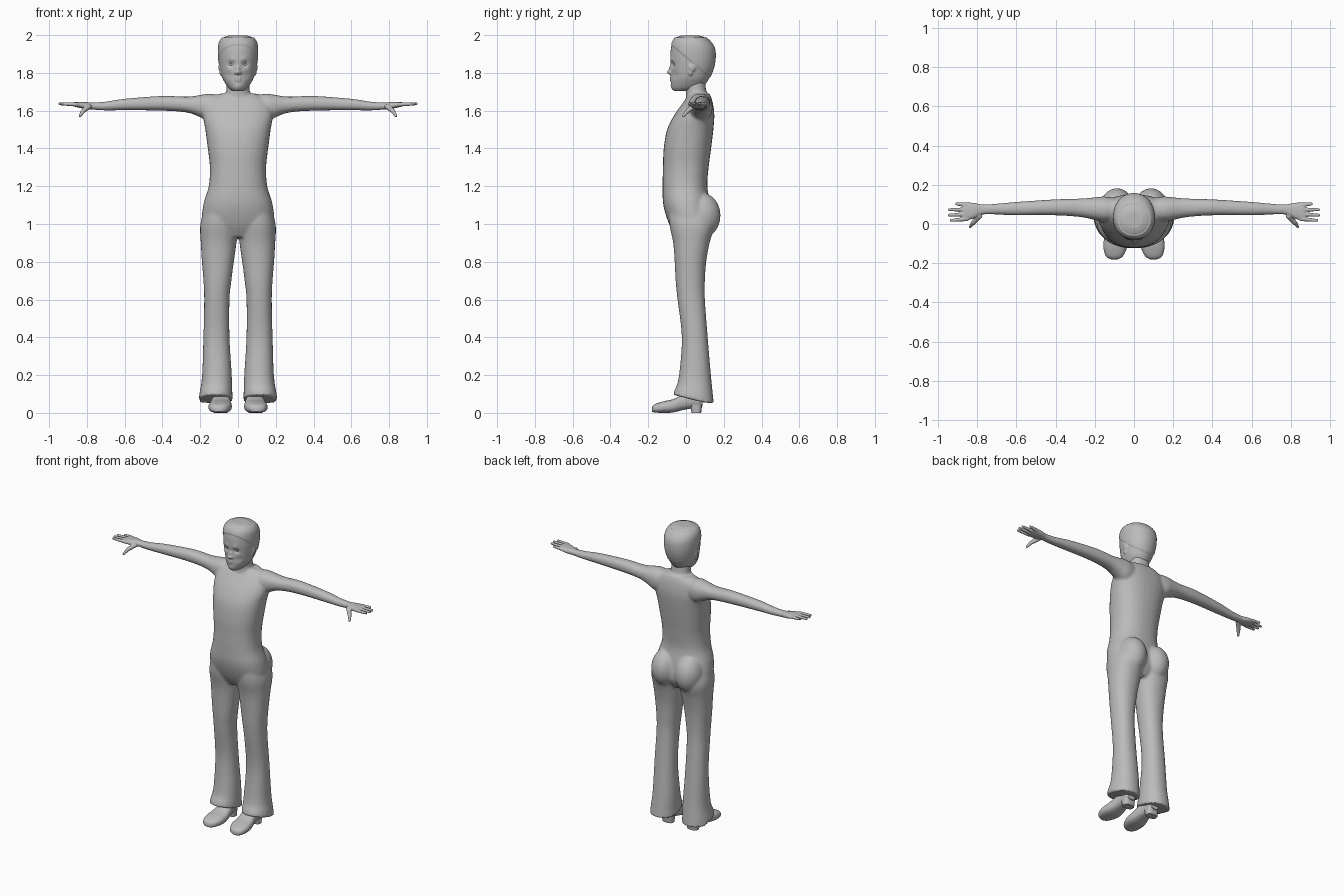
import bpy, bmesh, math
from mathutils import Vector, Matrix

cube = bpy.data.objects.get("Cube")
if cube:
    bpy.data.objects.remove(cube, do_unlink=True)

grey = bpy.data.materials.new("plain_grey")
grey.use_nodes = True
tone = (0.5, 0.5, 0.5, 1)
grey.diffuse_color = tone
grey.node_tree.nodes["Principled BSDF"].inputs["Base Color"].default_value = tone


def spline(a, b, c, d, t):
    """Smooth in-between value of four neighbouring numbers."""
    return b + 0.5 * t * (c - a + t * (2 * a - 5 * b + 4 * c - d + t * (3 * (b - c) + d - a)))


def loft(bm, axis, rows, side=1, power=2.2, sides=32, steps=4):
    """Skin rows of (position, low a, high a, low b, high b) along an axis."""
    last = len(rows) - 1
    dense = []
    for i in range(last):
        near = [rows[max(0, min(last, i + k))] for k in (-1, 0, 1, 2)]
        for s in range(steps):
            dense.append([spline(*col, s / steps) for col in zip(*near)])
    dense.append(rows[-1])
    rings = []
    for p, a0, a1, b0, b1 in dense:
        ring = []
        for k in range(sides):
            ang = math.tau * k / sides
            c, s = math.cos(ang), math.sin(ang)
            a = (a0 + a1) / 2 + (a1 - a0) / 2 * math.copysign(abs(c) ** (2 / power), c)
            b = (b0 + b1) / 2 + (b1 - b0) / 2 * math.copysign(abs(s) ** (2 / power), s)
            x, y, z = {"x": (p, a, b), "y": (a, p, b), "z": (a, b, p)}[axis]
            ring.append(bm.verts.new((x * side, y, z)))
        rings.append(ring)
    for low, high in zip(rings, rings[1:]):
        for k in range(sides):
            n = (k + 1) % sides
            bm.faces.new((low[k], low[n], high[n], high[k]))
    bm.faces.new(rings[0])
    bm.faces.new(rings[-1])
    return [v for ring in rings for v in ring]


def ball(bm, centre, radii, side=1):
    place = Matrix.Translation((centre[0] * side, *centre[1:])) @ Matrix.Diagonal((*radii, 1))
    bmesh.ops.create_uvsphere(bm, u_segments=24, v_segments=16, radius=1, matrix=place)


def finger(bm, start, end, r0, r1, side):
    """Tapered tube with a round tip and a round base."""
    p, q = (Vector((v[0] * side, v[1], v[2])) for v in (start, end))
    turn = (q - p).to_track_quat("Z", "Y").to_matrix().to_4x4()
    bmesh.ops.create_cone(bm, cap_ends=True, segments=16, radius1=r0, radius2=r1,
                          depth=(q - p).length, matrix=Matrix.Translation((p + q) / 2) @ turn)
    ball(bm, p, (r0,) * 3)
    ball(bm, q, (r1,) * 3)


def finish(name, bm, voxel=0, smooth=0):
    """Make the object, fuse its pieces into one skin and shade it smooth."""
    bmesh.ops.recalc_face_normals(bm, faces=bm.faces)
    mesh = bpy.data.meshes.new(name)
    bm.to_mesh(mesh)
    bm.free()
    obj = bpy.data.objects.new(name, mesh)
    bpy.context.collection.objects.link(obj)
    bpy.ops.object.select_all(action="DESELECT")
    obj.select_set(True)
    bpy.context.view_layer.objects.active = obj
    if voxel:
        fuse = obj.modifiers.new("fuse", "REMESH")
        fuse.mode = "VOXEL"
        fuse.voxel_size = voxel
        relax = obj.modifiers.new("relax", "SMOOTH")
        relax.iterations = smooth
        bpy.ops.object.modifier_apply(modifier="fuse")
        bpy.ops.object.modifier_apply(modifier="relax")
    obj.data.materials.clear()
    obj.data.materials.append(grey)
    bpy.ops.object.shade_smooth_by_angle(angle=math.radians(50))
    return obj


# Body: torso, neck, arms, seat and flared trouser legs in one skin
torso = [(0.93, 0.10, -0.05, 0.10), (1.0, 0.185, -0.09, 0.14), (1.1, 0.184, -0.12, 0.13),
         (1.2, 0.155, -0.124, 0.113), (1.3, 0.149, -0.122, 0.12), (1.4, 0.16, -0.118, 0.133),
         (1.5, 0.173, -0.1, 0.145), (1.58, 0.185, -0.06, 0.15), (1.65, 0.165, -0.01, 0.14),
         (1.69, 0.1, 0.02, 0.125)]
neck = [(1.6, 0.08, 0, 0.13), (1.67, 0.075, 0, 0.125), (1.7, 0.062, 0, 0.108),
        (1.77, 0.06, -0.01, 0.1)]
leg = [(0.05, 0.028, 0.208, -0.067, 0.147), (0.1, 0.03, 0.203, -0.06, 0.142),
       (0.2, 0.033, 0.19, -0.037, 0.132), (0.4, 0.045, 0.183, -0.022, 0.115),
       (0.6, 0.045, 0.179, -0.045, 0.1), (0.7, 0.035, 0.183, -0.055, 0.1),
       (0.8, 0.022, 0.191, -0.06, 0.107), (0.9, 0.008, 0.197, -0.068, 0.125),
       (1.0, 0, 0.199, -0.088, 0.15), (1.1, 0.02, 0.17, -0.09, 0.12)]
arm = [(0.08, 0.02, 0.13, 1.55, 1.68), (0.15, 0.01, 0.14, 1.54, 1.69),
       (0.2, 0.02, 0.136, 1.565, 1.683), (0.27, 0.035, 0.13, 1.59, 1.674),
       (0.4, 0.044, 0.126, 1.6, 1.678), (0.6, 0.044, 0.113, 1.602, 1.663),
       (0.7, 0.048, 0.104, 1.601, 1.648), (0.78, 0.048, 0.1, 1.606, 1.643)]
bm = bmesh.new()
for part in (torso, neck):
    loft(bm, "z", [(z, -w, w, y0, y1) for z, w, y0, y1 in part], power=2.3)
for side in (-1, 1):
    for v in loft(bm, "z", leg, side):
        # the hem rises towards the front
        if v.co.z < 0.15:
            v.co.z += (0.15 - v.co.z) * max(0, 0.11 - v.co.y) * 2.6
    loft(bm, "x", arm, side)
    ball(bm, (0.087, 0.082, 1.045), (0.088, 0.101, 0.12), side)
finish("body", bm, 0.008, 5)

# Head, with the ears fused on
skull = [(1.703, 0.025, -0.062, 0), (1.72, 0.05, -0.075, 0.08), (1.75, 0.071, -0.079, 0.11),
         (1.78, 0.085, -0.079, 0.127), (1.83, 0.096, -0.08, 0.146), (1.88, 0.102, -0.083, 0.154),
         (1.93, 0.103, -0.08, 0.15), (1.965, 0.096, -0.07, 0.128), (1.988, 0.075, -0.052, 0.1),
         (1.999, 0.045, -0.02, 0.065)]
bm = bmesh.new()
loft(bm, "z", [(z, -w, w, y0, y1) for z, w, y0, y1 in skull], power=2.1)
for side in (-1, 1):
    ball(bm, (0.094, 0.032, 1.83), (0.01, 0.021, 0.024), side)
    ball(bm, (0.09, 0.024, 1.805), (0.009, 0.013, 0.02), side)
head = finish("head", bm, 0.0045, 4)

# Face: dabs of (x, z, size, push), then a raised cap of hair
dabs = [(0, 1.803, 0.012, -0.022), (0, 1.825, 0.012, -0.011), (0.012, 1.8, 0.008, -0.008),
        (0.036, 1.845, 0.017, 0.012), (0.032, 1.87, 0.016, -0.004), (0.008, 1.774, 0.008, -0.007),
        (0.007, 1.76, 0.007, -0.006), (0, 1.728, 0.018, -0.004), (0.05, 1.79, 0.02, 0.005)]
normals = [v.normal.copy() for v in head.data.vertices]
for v, normal in zip(head.data.vertices, normals):
    x, y, z = v.co
    if y < -0.01:
        for dx, dz, size, push in dabs:
            v.co.y += push * math.exp(-((abs(x) - dx) ** 2 + (z - dz) ** 2) / size ** 2)
    hairline = 1.93 - 0.85 * (y + 0.06)
    raised = max(0, min(1, (z - hairline) / 0.012))
    if z < 1.985 and abs(x) < 0.104:
        v.co += normal * 0.004 * raised

# Eyes
for side, label in ((1, "left"), (-1, "right")):
    bm = bmesh.new()
    ball(bm, (0.036, -0.053, 1.845), (0.015, 0.012, 0.008), side)
    finish(label + "_eye", bm)

# Hands: palm, four fingers and a lowered thumb
palm = [(0.75, 0.05, 0.1, 1.607, 1.642), (0.78, 0.047, 0.1, 1.607, 1.643),
        (0.82, 0.028, 0.108, 1.611, 1.646), (0.86, 0.018, 0.108, 1.62, 1.646),
        (0.875, 0.025, 0.1, 1.625, 1.643)]
fingers = [(0.026, 0.934, 0.018), (0.05, 0.944, 0.045), (0.074, 0.942, 0.073), (0.098, 0.906, 0.102)]
for side, label in ((1, "left"), (-1, "right")):
    bm = bmesh.new()
    loft(bm, "x", palm, side, power=2.5)
    for base, reach, tip in fingers:
        finger(bm, (0.855, base, 1.633), (reach, tip, 1.636), 0.0115, 0.0075, side)
    finger(bm, (0.79, 0.04, 1.622), (0.82, 0.008, 1.598), 0.015, 0.012, side)
    finger(bm, (0.82, 0.008, 1.598), (0.836, -0.014, 1.572), 0.012, 0.0075, side)
    finish(label + "_hand", bm, 0.0035, 3)

# Shoes with a separate heel block
upper = [(-0.181, 0.085, 0.115, 0.006, 0.03), (-0.165, 0.057, 0.143, 0.002, 0.046),
         (-0.12, 0.036, 0.156, 0, 0.061), (-0.07, 0.033, 0.152, 0.002, 0.072),
         (-0.02, 0.04, 0.14, 0.014, 0.095), (0.03, 0.05, 0.132, 0.024, 0.12),
         (0.07, 0.054, 0.13, 0.028, 0.12), (0.088, 0.065, 0.12, 0.035, 0.1)]
heel = [(0, 0.055, 0.128, 0.03, 0.08), (0.045, 0.052, 0.131, 0.02, 0.086)]
for side, label in ((1, "left"), (-1, "right")):
    bm = bmesh.new()
    loft(bm, "y", upper, side, power=2.6)
    loft(bm, "z", heel, side, power=3)
    finish(label + "_shoe", bm)
